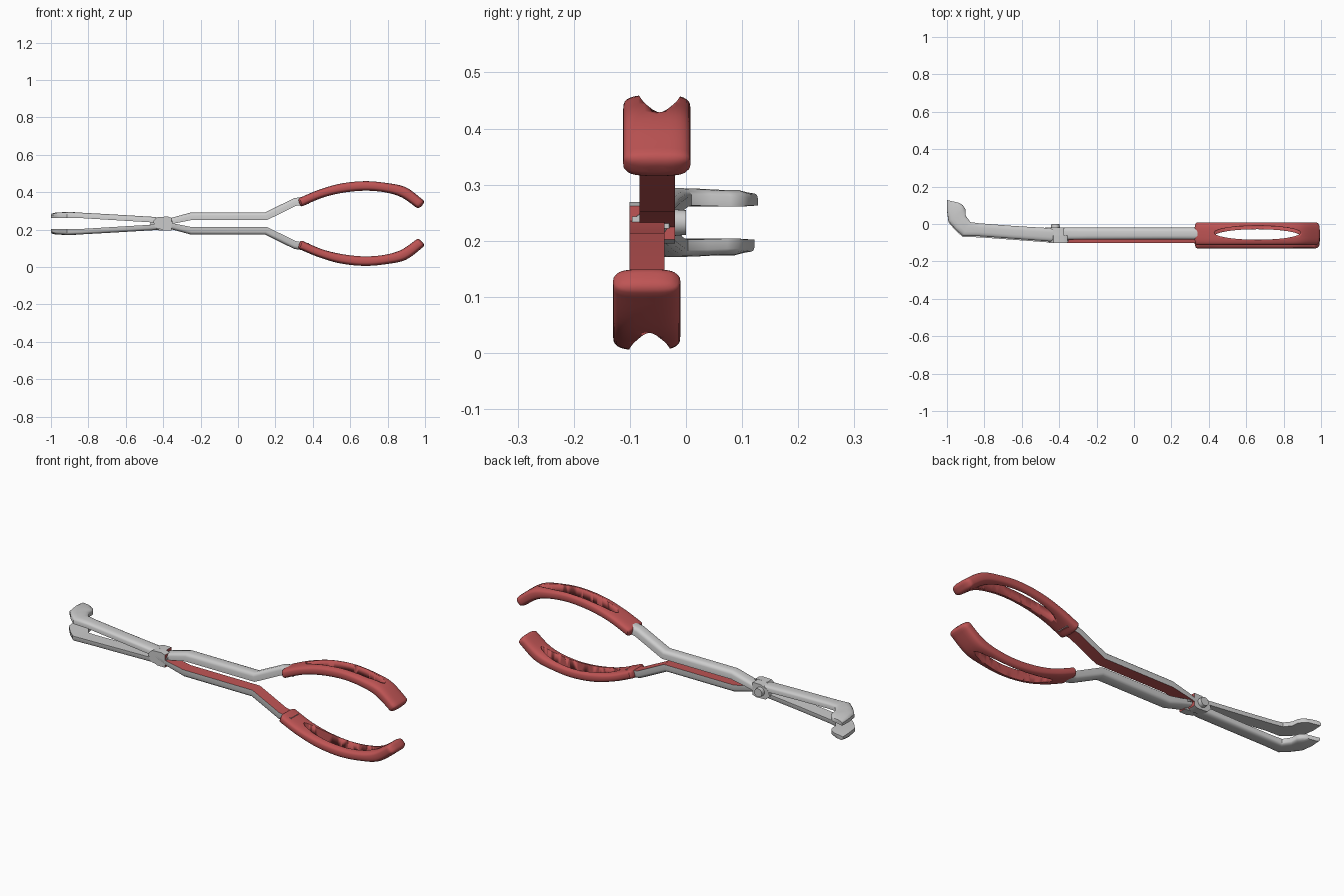
import bpy, bmesh, math
from mathutils import Vector

if "Cube" in bpy.data.objects:
    bpy.data.objects.remove(bpy.data.objects["Cube"])

red = bpy.data.materials.new("red")
red.diffuse_color = (0.52, 0.09, 0.09, 1)
red.use_nodes = True
red.node_tree.nodes["Principled BSDF"].inputs["Base Color"].default_value = red.diffuse_color
grey = bpy.data.materials.new("grey")
grey.diffuse_color = (0.8, 0.8, 0.78, 1)
grey.use_nodes = True
grey.node_tree.nodes["Principled BSDF"].inputs["Base Color"].default_value = grey.diffuse_color
MID = 0.2325  # mirror height between the two halves

# flat inside, rounded outside; last edge is the inner face
D = [(0, 0), (0, .6), (.05, .8), (.16, .94), (.32, 1), (.68, 1), (.84, .94), (.95, .8), (1, .6), (1, 0)]


def oval(n=32, p=0.62):
    pts = []
    for i in range(n):
        a = 2 * math.pi * i / n
        c, s = math.cos(a), math.sin(a)
        pts.append((.5 + .5 * math.copysign(abs(c) ** p, c), .5 + .5 * math.copysign(abs(s) ** p, s)))
    return pts


def finish(bm, name, mats, angle=35):
    bmesh.ops.recalc_face_normals(bm, faces=bm.faces)
    me = bpy.data.meshes.new(name)
    bm.to_mesh(me)
    bm.free()
    ob = bpy.data.objects.new(name, me)
    bpy.context.collection.objects.link(ob)
    for m in mats:
        me.materials.append(m)
    bpy.ops.object.select_all(action='DESELECT')
    ob.select_set(True)
    bpy.context.view_layer.objects.active = ob
    bpy.ops.object.shade_smooth_by_angle(angle=math.radians(angle))
    return ob


def loft(name, stations, profile, lower, dy, mats, red_inside=False):
    """Each station is four corners: inner left, inner right, outer left, outer right."""
    bm = bmesh.new()
    rings = []
    for corners in stations:
        a0, a1, b0, b1 = map(Vector, corners)
        ring = []
        for u, v in profile:
            p = a0.lerp(a1, u).lerp(b0.lerp(b1, u), v)
            if lower:
                p.z, p.y = 2 * MID - p.z, p.y + dy
            ring.append(bm.verts.new(p))
        rings.append(ring)
    n = len(profile)
    for r, s in zip(rings, rings[1:]):
        for i in range(n):
            f = bm.faces.new((r[i], r[(i + 1) % n], s[(i + 1) % n], s[i]))
            if red_inside and i == n - 1:
                f.material_index = 1
    bm.faces.new(rings[0])
    bm.faces.new(rings[-1])
    return finish(bm, name, mats)


def side(xi, zi, xo, zo, y0, y1):
    return (xi, y0, zi), (xi, y1, zi), (xo, y0, zo), (xo, y1, zo)


def spline(pts, steps):
    out = []
    for i in range(len(pts) - 1):
        q = [Vector(pts[max(0, min(len(pts) - 1, i + k))]) for k in (-1, 0, 1, 2)]
        for j in range(steps):
            t = j / steps
            out.append(.5 * (2 * q[1] + (q[2] - q[0]) * t + (2 * q[0] - 5 * q[1] + 4 * q[2] - q[3]) * t * t
                             + (3 * q[1] - q[0] - 3 * q[2] + q[3]) * t ** 3))
    return out + [Vector(pts[-1])]


# arm: inner x, z and outer x, z
arm_path = [(-.41, .215, -.41, .24), (-.35, .231, -.36, .262), (-.25, .251, -.25, .292),
            (.155, .251, .145, .292), (.31, .327, .30, .368), (.38, .338, .38, .38)]
# grip: inner x, z and outer x, z
grip_path = [(.345, .325, .33, .37), (.45, .370, .43, .412), (.56, .396, .55, .447), (.68, .407, .68, .46),
             (.79, .398, .80, .449), (.875, .372, .90, .425), (.952, .319, .99, .358)]
# jaw: left x, y, right x, y, inner z, outer z
jaw_path = [(-.35, -.09, -.35, -.03, .222, .25), (-.45, -.093, -.45, -.022, .238, .268),
            (-.65, -.078, -.65, -.01, .250, .280), (-.83, -.065, -.83, .004, .261, .290),
            (-.915, -.064, -.875, .010, .263, .294), (-.955, -.028, -.900, .045, .262, .293),
            (-.992, .015, -.902, .080, .261, .291), (-1, .075, -.915, .100, .261, .291),
            (-1, .128, -.935, .113, .263, .284)]

for lower, label in ((False, "upper"), (True, "lower")):
    arm = [side(*s, -.083, -.02) for s in arm_path]
    loft(label + "_arm", arm, D, lower, -.018, [grey, red], True)

    jaw = [((a, b, z0), (c, d, z0), (a, b, z1), (c, d, z1)) for a, b, c, d, z0, z1 in jaw_path]
    loft(label + "_jaw", jaw, D, lower, -.006, [grey])

    # grip with domed ends
    path = [tuple(v) for v in spline([Vector(p) for p in grip_path], 6)]
    body = [side(*s, -.112, .008) for s in path]

    def dome(station, direction, size):
        c = sum((Vector(p) for p in station), Vector()) / 4
        rings = []
        for a in (25, 50, 70, 85):
            r = math.radians(a)
            k = .25 + .75 * math.cos(r)
            rings.append([c + (Vector(p) - c) * k + direction * size * math.sin(r) for p in station])
        return rings
    head = dome(body[0], Vector((-.93, 0, -.36)), .012)[::-1]
    tail = dome(body[-1], Vector((.72, 0, -.69)), .016)
    grip = loft(label + "_grip", head + body + tail, oval(), lower, -.018, [red])

    # long oval finger slot
    bm = bmesh.new()
    bmesh.ops.create_cone(bm, cap_ends=True, segments=48, radius1=1, radius2=1, depth=1)
    cy = -.047 + (-.018 if lower else 0)
    for v in bm.verts:
        v.co = Vector((.66 + .23 * v.co.x, cy + .037 * v.co.y, (.08 if lower else .39) + .3 * v.co.z))
    cutter = finish(bm, "slot_cutter", [red])
    cutter.hide_render = True
    mod = grip.modifiers.new("slot", 'BOOLEAN')
    mod.object, mod.operation, mod.solver = cutter, 'DIFFERENCE', 'EXACT'
    bpy.context.view_layer.objects.active = grip
    bpy.ops.object.modifier_apply(modifier="slot")
    bpy.data.objects.remove(cutter)

# crossed lap plates at the pivot
for name, y0, y1, flip, x0 in (("front_lap_plate", -.101, -.062, 1, 0), ("back_lap_plate", -.062, -.02, -1, -.02)):
    bm = bmesh.new()
    outline = [(-.455, .012), (-.43, .035), (-.375, .037), (-.355, .03), (-.355, -.036), (-.40, -.036), (-.44, -.02)]
    vs = [bm.verts.new((x + x0, y0, MID + flip * z)) for x, z in outline]
    f = bm.faces.new(vs)
    ext = bmesh.ops.extrude_face_region(bm, geom=[f])["geom"]
    bmesh.ops.translate(bm, verts=[g for g in ext if isinstance(g, bmesh.types.BMVert)], vec=(0, y1 - y0, 0))
    bmesh.ops.recalc_face_normals(bm, faces=bm.faces)
    for f in bm.faces:
        f.normal_update()
        if f.normal.x > .9:
            f.material_index = 1
    finish(bm, name, [grey, red])

# pivot rivet
bm = bmesh.new()
bmesh.ops.create_cone(bm, cap_ends=True, segments=24, radius1=.03, radius2=.022, depth=.1)
for v in bm.verts:
    v.co = Vector((-.42 + v.co.x, -.05 + v.co.z, MID + v.co.y))
finish(bm, "pivot_rivet", [grey])
